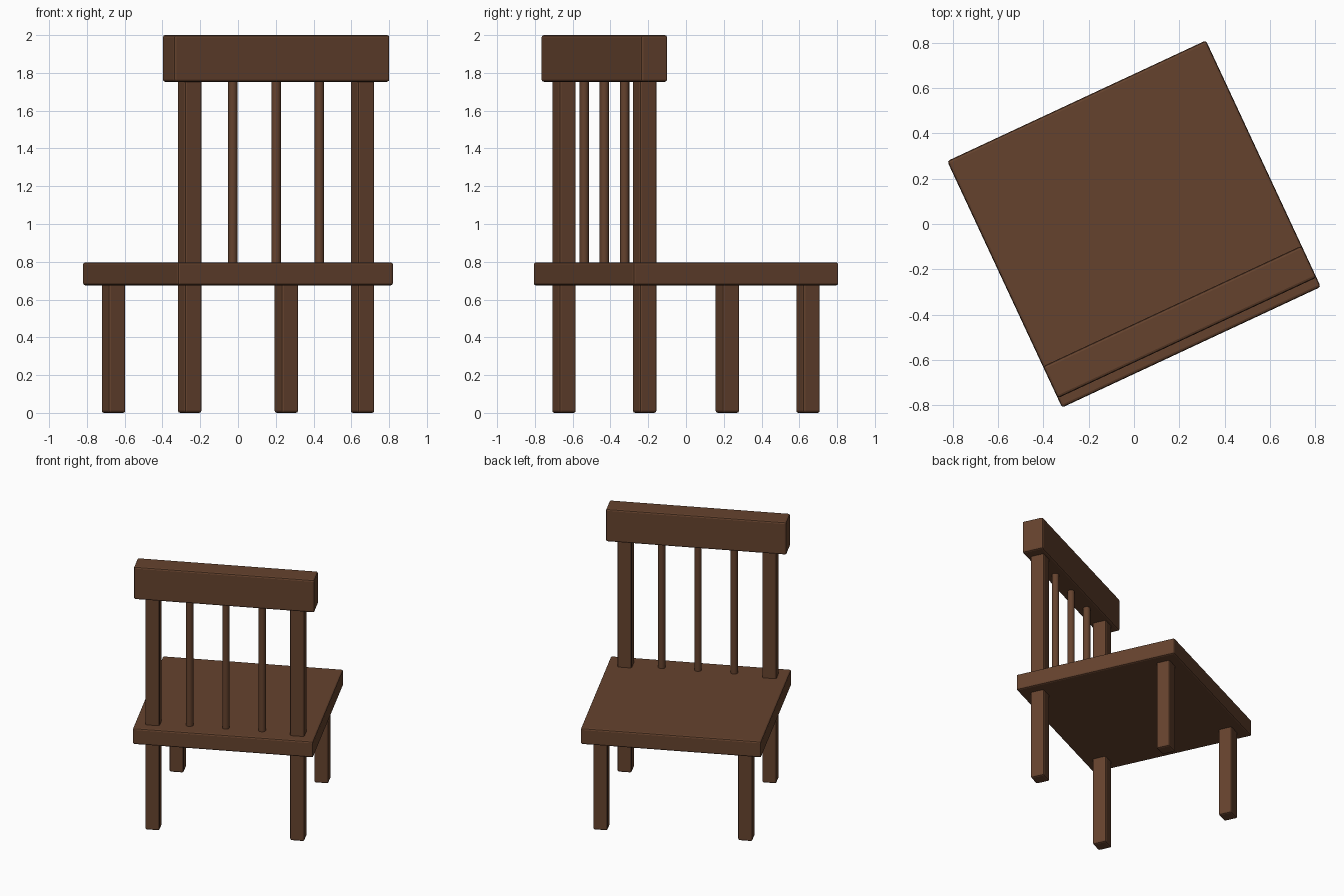
import bpy, math
from mathutils import Matrix

if "Cube" in bpy.data.objects:
    bpy.data.objects.remove(bpy.data.objects["Cube"])

TURN = Matrix.Rotation(math.radians(25), 4, 'Z')   # whole chair is turned

wood = bpy.data.materials.new("brown wood")
wood.diffuse_color = (0.13, 0.055, 0.027, 1)
wood.use_nodes = True
wood.node_tree.nodes["Principled BSDF"].inputs["Base Color"].default_value = wood.diffuse_color


def finish(obj, name):
    obj.name = name
    obj.data.materials.append(wood)
    obj.matrix_world = TURN @ obj.matrix_basis
    return obj


def block(name, x, y, z0, z1, w, d, bevel=0.012):
    """Box with softly chamfered edges, spanning z0 to z1."""
    bpy.ops.mesh.primitive_cube_add(size=1)
    obj = bpy.context.object
    obj.data.transform(Matrix.Diagonal((w, d, z1 - z0, 1)))
    obj.location = (x, y, (z0 + z1) / 2)
    bpy.context.view_layer.update()
    mod = obj.modifiers.new("soft edges", 'BEVEL')
    mod.width = bevel
    mod.segments = 2
    return finish(obj, name)


def spindle(name, x, y, z0, z1, r):
    bpy.ops.mesh.primitive_cylinder_add(vertices=16, radius=r, depth=z1 - z0,
                                        location=(x, y, (z0 + z1) / 2))
    bpy.ops.object.shade_smooth_by_angle(angle=math.radians(40))
    return finish(bpy.context.object, name)


BACK = -0.477

# Seat
block("seat", 0, 0, 0.675, 0.797, 1.26, 1.2)

# Legs and back posts
for side, x in (("left", -0.505), ("right", 0.505)):
    block(f"back_leg_{side}", x, BACK, 0, 0.70, 0.1, 0.1)
    block(f"front_leg_{side}", x, -BACK, 0, 0.70, 0.1, 0.1)
    block(f"back_post_{side}", x, BACK, 0.77, 1.78, 0.1, 0.1)

# Spindles between the posts
for i in (-1, 0, 1):
    spindle(f"spindle_{i + 2}", i * 0.253, BACK, 0.77, 1.78, 0.025)

# Top rail
block("top_rail", 0, BACK, 1.753, 2.0, 1.26, 0.155)
